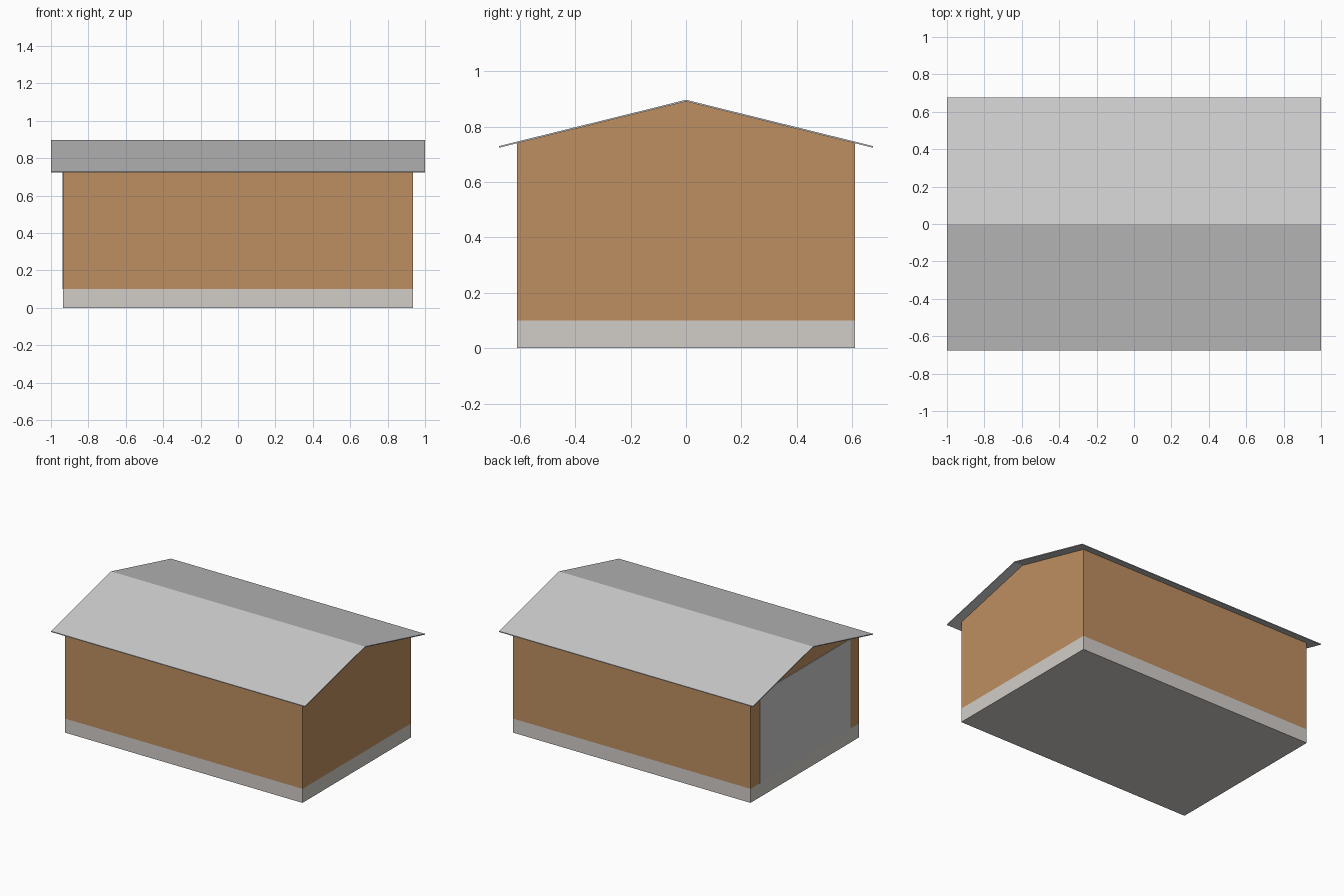
import bpy

if "Cube" in bpy.data.objects:
    bpy.data.objects.remove(bpy.data.objects["Cube"])


def material(name, colour):
    mat = bpy.data.materials.new(name)
    mat.diffuse_color = (*colour, 1)
    mat.use_nodes = True
    mat.node_tree.nodes["Principled BSDF"].inputs["Base Color"].default_value = mat.diffuse_color
    return mat


def prism(name, profile, x0, x1, mat=None):
    """Extrude a closed (y, z) outline along x."""
    n = len(profile)
    verts = [(x, y, z) for x in (x0, x1) for y, z in profile]
    faces = [list(range(n))[::-1], list(range(n, 2 * n))]
    faces += [(i, (i + 1) % n, n + (i + 1) % n, n + i) for i in range(n)]
    mesh = bpy.data.meshes.new(name)
    mesh.from_pydata(verts, [], faces)
    obj = bpy.data.objects.new(name, mesh)
    bpy.context.collection.objects.link(obj)
    if mat:
        mesh.materials.append(mat)
    return obj


def rect(half, z0, z1):
    return [(-half, z0), (half, z0), (half, z1), (-half, z1)]


X, Y, BASE = 0.935, 0.61, 0.10
EAVE_Y, RIDGE, EAVE, THICK = 0.675, 0.897, 0.73, 0.006
slope = (RIDGE - EAVE) / EAVE_Y
wall_top = RIDGE - THICK - slope * Y

brown = material("timber", (0.515, 0.275, 0.12))
stone = material("plinth_stone", (0.64, 0.61, 0.58))

# Plinth and gabled walls
prism("plinth", rect(Y, 0, BASE), -X, X, stone)
prism("walls", [(-Y, BASE), (Y, BASE), (Y, wall_top),
                (0, RIDGE - THICK), (-Y, wall_top)], -X, X, brown)

# Wide door on the left gable
prism("gable_door", rect(0.508, BASE, 0.74), -X - 0.004, -X)

# Thin overhanging roof sheet
prism("roof", [(-EAVE_Y, EAVE - THICK), (0, RIDGE - THICK), (EAVE_Y, EAVE - THICK),
               (EAVE_Y, EAVE), (0, RIDGE), (-EAVE_Y, EAVE)], -1, 1)
